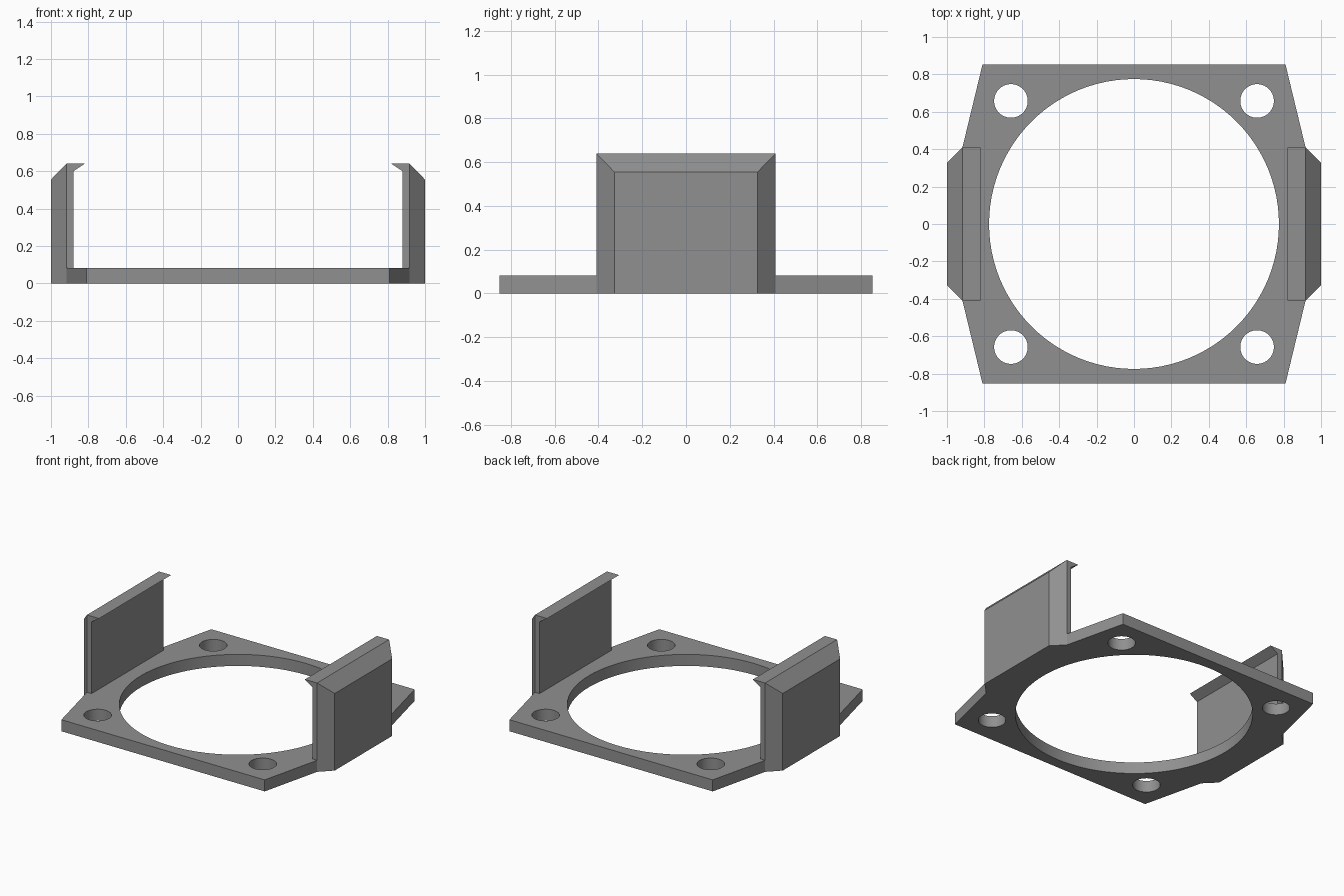
import bpy, bmesh, math

if "Cube" in bpy.data.objects:
    bpy.data.objects.remove(bpy.data.objects["Cube"])

grey = bpy.data.materials.new("mid grey")
grey.diffuse_color = (0.28, 0.28, 0.28, 1)
grey.use_nodes = True
grey.node_tree.nodes["Principled BSDF"].inputs["Base Color"].default_value = grey.diffuse_color


def make_object(name, bm):
    bmesh.ops.recalc_face_normals(bm, faces=bm.faces)
    mesh = bpy.data.meshes.new(name)
    bm.to_mesh(mesh)
    bm.free()
    mesh.materials.append(grey)
    ob = bpy.data.objects.new(name, mesh)
    bpy.context.collection.objects.link(ob)
    return ob


def prism(name, outline, z0, z1):
    bm = bmesh.new()
    face = bm.faces.new([bm.verts.new((x, y, z0)) for x, y in outline])
    top = bmesh.ops.extrude_face_region(bm, geom=[face])["geom"]
    bmesh.ops.translate(bm, vec=(0, 0, z1 - z0),
                        verts=[v for v in top if isinstance(v, bmesh.types.BMVert)])
    return make_object(name, bm)


def circle(cx, cy, r, n):
    return [(cx + r * math.cos(2 * math.pi * i / n),
             cy + r * math.sin(2 * math.pi * i / n)) for i in range(n)]


def clip_wall(name, s):
    """Upright wall with an inward hook and mitred outer bevels; s is the side."""
    bm = bmesh.new()
    section = [(0.88, 0), (0.917, 0), (0.917, 0.64), (0.82, 0.64), (0.88, 0.60)]
    a, b = [[bm.verts.new((s * x, y, z)) for x, z in section] for y in (-0.41, 0.41)]
    p, q = [[bm.verts.new((s, y, z)) for z in (0, 0.555)] for y in (-0.327, 0.327)]
    bm.faces.new(a)
    bm.faces.new(b)
    for i, j in ((2, 3), (3, 4), (4, 0)):            # top, hook underside, inner face
        bm.faces.new((a[i], a[j], b[j], b[i]))
    bm.faces.new((p[0], p[1], q[1], q[0]))           # outer face
    bm.faces.new((p[1], a[2], b[2], q[1]))           # top bevel
    bm.faces.new((a[1], a[2], p[1], p[0]))           # side bevels
    bm.faces.new((b[1], b[2], q[1], q[0]))
    bm.faces.new((a[0], a[1], p[0], q[0], b[1], b[0]))  # underside
    return make_object(name, bm)


def boolean(target, other, operation):
    mod = target.modifiers.new(other.name, 'BOOLEAN')
    mod.operation, mod.object, mod.solver = operation, other, 'EXACT'
    bpy.context.view_layer.objects.active = target
    bpy.ops.object.modifier_apply(modifier=mod.name)
    bpy.data.objects.remove(other)


# Base plate with tapered sides
plate = prism("mounting_bracket",
              [(0.81, -0.853), (0.917, -0.41), (0.917, 0.41), (0.81, 0.853),
               (-0.81, 0.853), (-0.917, 0.41), (-0.917, -0.41), (-0.81, -0.853)], 0, 0.083)

# Clip walls on both sides
for side, label in ((-1, "left_clip"), (1, "right_clip")):
    boolean(plate, clip_wall(label, side), 'UNION')

# Large central opening and four screw holes
boolean(plate, prism("opening", circle(0, 0, 0.775, 96), -0.1, 0.2), 'DIFFERENCE')
for sx in (-1, 1):
    for sy in (-1, 1):
        boolean(plate, prism("screw_hole", circle(sx * 0.658, sy * 0.658, 0.09, 40), -0.1, 0.2),
                'DIFFERENCE')

plate.select_set(True)
bpy.context.view_layer.objects.active = plate
bpy.ops.object.shade_smooth_by_angle(angle=math.radians(25))
